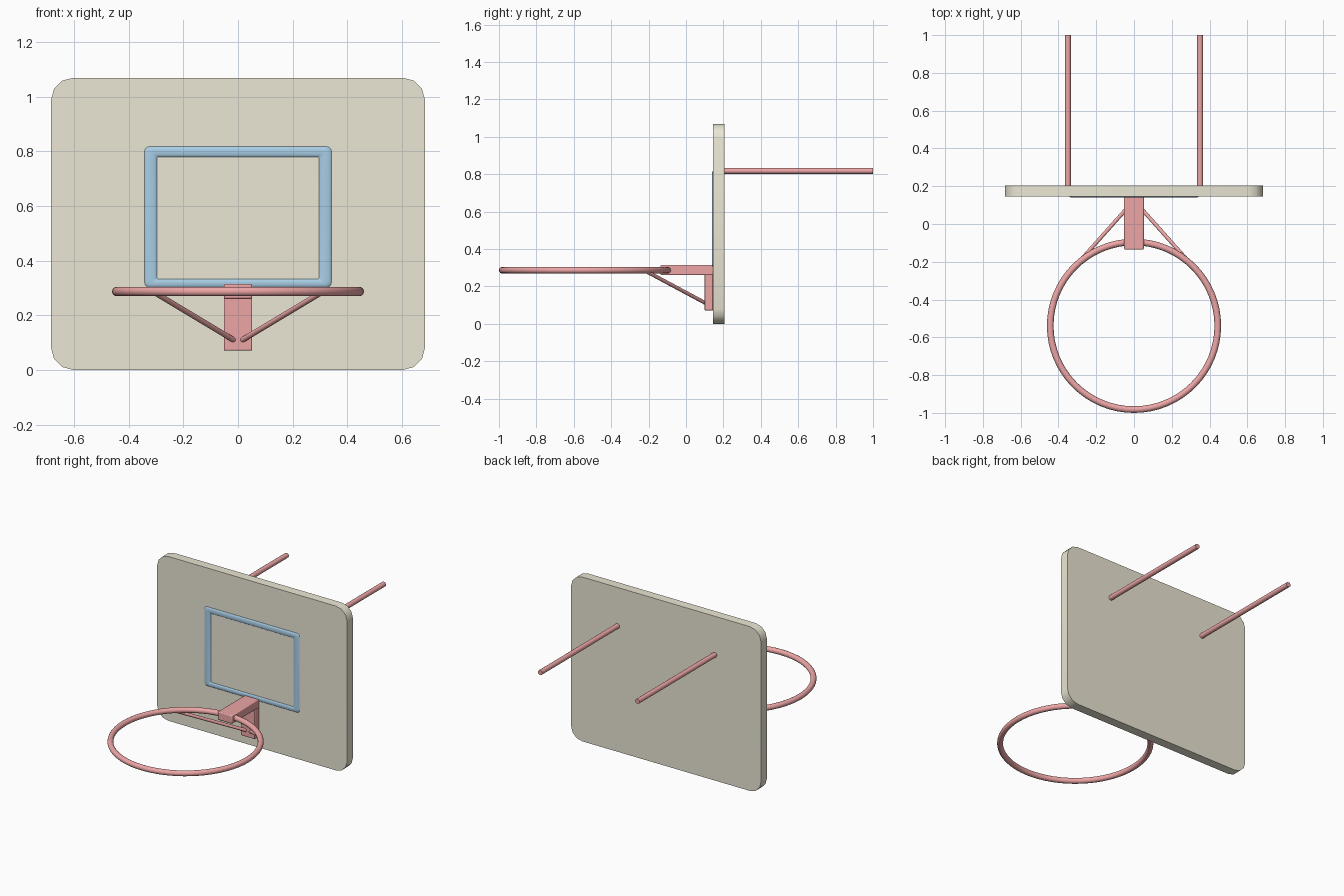
import bpy, bmesh, math
from mathutils import Vector

if "Cube" in bpy.data.objects:
    bpy.data.objects.remove(bpy.data.objects["Cube"])


def material(name, rgb):
    m = bpy.data.materials.new(name)
    m.diffuse_color = (*rgb, 1)
    m.use_nodes = True
    m.node_tree.nodes["Principled BSDF"].inputs["Base Color"].default_value = m.diffuse_color
    return m


CREAM = material("cream", (0.83, 0.80, 0.66))
BLUE = material("blue", (0.40, 0.62, 0.80))
RED = material("red", (0.85, 0.38, 0.38))


def finish(ob, name, mat, angle=35):
    ob.name = name
    ob.data.materials.append(mat)
    bpy.ops.object.select_all(action='DESELECT')
    ob.select_set(True)
    bpy.context.view_layer.objects.active = ob
    bpy.ops.object.shade_smooth_by_angle(angle=math.radians(angle))
    return ob


def rounded_rect(hx, z0, z1, r, y, seg=3):
    # Outline in the XZ plane at depth y
    pts = []
    corners = [(hx - r, z1 - r), (-hx + r, z1 - r), (-hx + r, z0 + r), (hx - r, z0 + r)]
    for i, (cx, cz) in enumerate(corners):
        for k in range(seg + 1):
            a = math.pi / 2 * (i + k / seg)
            pts.append((cx + r * math.cos(a), y, cz + r * math.sin(a)))
    return pts


def loft(name, loops, mat, ring=False, angle=35):
    # Skin outlines; either cap the ends or join last to first
    bm = bmesh.new()
    rows = [[bm.verts.new(p) for p in loop] for loop in loops]
    n = len(rows[0])
    pairs = list(zip(rows, rows[1:]))
    if ring:
        pairs.append((rows[-1], rows[0]))
    else:
        bm.faces.new(rows[0])
        bm.faces.new(rows[-1])
    for a, b in pairs:
        for i in range(n):
            j = (i + 1) % n
            bm.faces.new((a[i], a[j], b[j], b[i]))
    bmesh.ops.recalc_face_normals(bm, faces=bm.faces)
    me = bpy.data.meshes.new(name)
    bm.to_mesh(me)
    bm.free()
    ob = bpy.data.objects.new(name, me)
    bpy.context.collection.objects.link(ob)
    return finish(ob, name, mat, angle)


def box(name, lo, hi, mat, bevel):
    lo, hi = Vector(lo), Vector(hi)
    bpy.ops.mesh.primitive_cube_add(size=1, location=(lo + hi) / 2)
    ob = bpy.context.object
    ob.scale = hi - lo
    bpy.ops.object.transform_apply(location=False, rotation=False, scale=True)
    mod = ob.modifiers.new("soft_edges", 'BEVEL')
    mod.width = bevel
    mod.segments = 2
    return finish(ob, name, mat)


def rod(name, a, b, r, mat):
    a, b = Vector(a), Vector(b)
    d = b - a
    bpy.ops.mesh.primitive_cylinder_add(vertices=16, radius=r, depth=d.length, location=(a + b) / 2)
    ob = bpy.context.object
    ob.rotation_euler = d.to_track_quat('Z', 'Y').to_euler()
    return finish(ob, name, mat)


FRONT, BACK = 0.145, 0.205

# Backboard with rounded corners
loft("backboard", [rounded_rect(0.684, 0, 1.069, 0.08, y) for y in (FRONT, BACK)], CREAM)

# Target frame: low rounded moulding on the board face
steps = 6
loops = []
for i in range(steps + 1):
    a = math.pi * i / steps
    t = (1 - math.cos(a)) / 2
    loops.append(rounded_rect(0.344 - 0.049 * t, 0.301 + 0.033 * t, 0.819 - 0.041 * t,
                              0.02 - 0.016 * t, FRONT + 0.002 - 0.008 * math.sin(a)))
loft("target_frame", loops, BLUE, ring=True, angle=60)

# Rim
bpy.ops.mesh.primitive_torus_add(location=(0, -0.539, 0.287), major_radius=0.4435,
                                 minor_radius=0.0175, major_segments=64, minor_segments=14)
finish(bpy.context.object, "rim", RED, 60)

# Bracket: arm to the rim and plate on the board
box("bracket_arm", (-0.052, -0.136, 0.26), (0.052, FRONT, 0.315), RED, 0.006)
box("bracket_plate", (-0.052, 0.1, 0.071), (0.052, FRONT, 0.265), RED, 0.004)

# Mirrored rim braces and rear mounting rods
for side, s in (("left", -1), ("right", 1)):
    rod("rim_brace_" + side, (0, 0.125, 0.1), (s * 0.3, -0.211, 0.28), 0.01, RED)
    rod("mount_rod_" + side, (s * 0.35, BACK - 0.01, 0.818), (s * 0.35, 1.0, 0.818), 0.016, RED)
